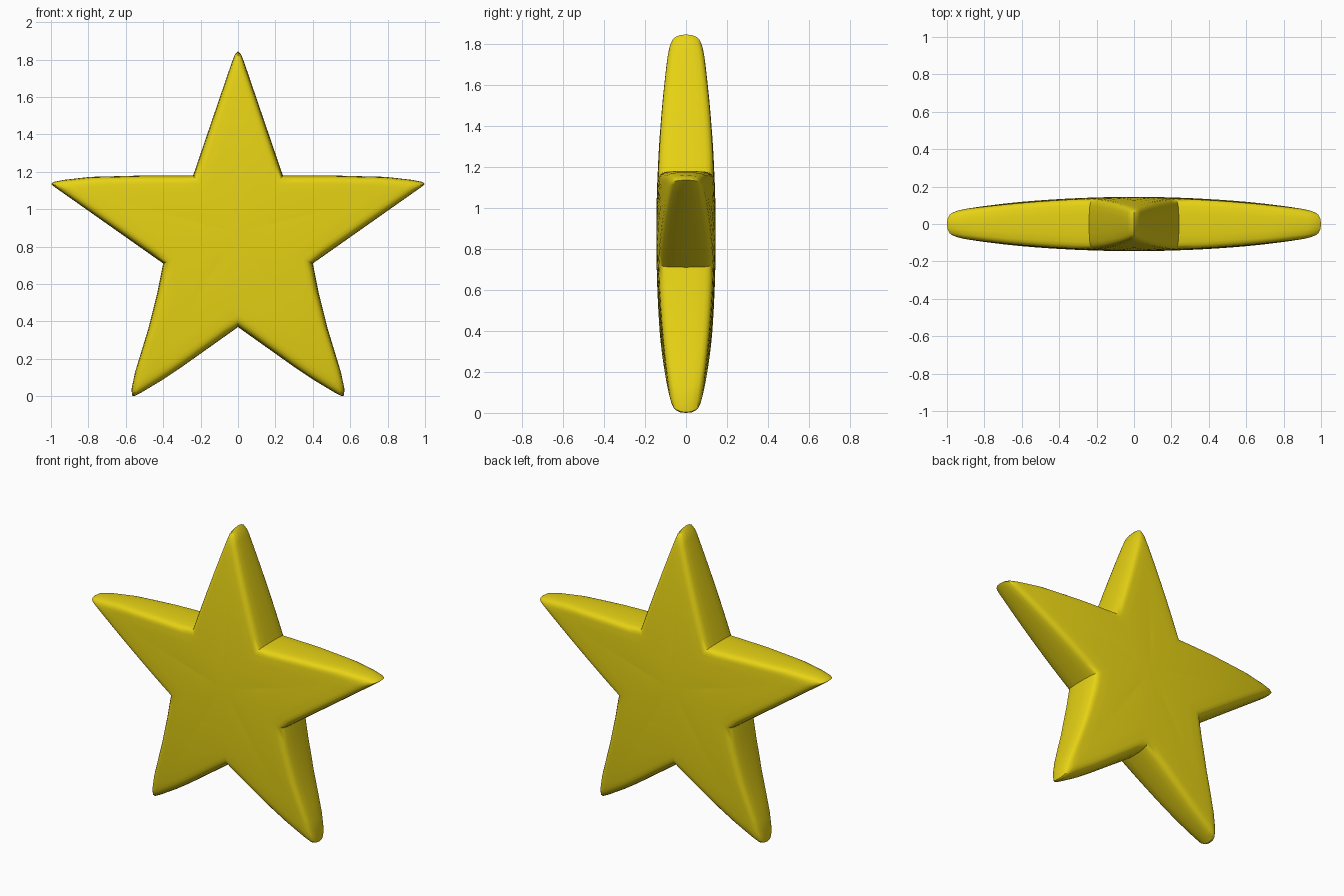
import bpy, bmesh, math

if "Cube" in bpy.data.objects:
    bpy.data.objects.remove(bpy.data.objects["Cube"])

CENTER_Z = 0.87

# Right half of the star outline (x, z), top tip round to the bottom notch
half = [(0, 1.845), (0.018, 1.825), (0.035, 1.78), (0.24, 1.18),
        (0.52, 1.18), (0.79, 1.173), (0.93, 1.157), (0.985, 1.146), (1.0, 1.135),
        (0.985, 1.122), (0.40, 0.71),
        (0.43, 0.56), (0.48, 0.36), (0.55, 0.13), (0.569, 0.04), (0.567, 0.004),
        (0.555, 0.0), (0.52, 0.018), (0.40, 0.09), (0.31, 0.15), (0, 0.37)]
corners = half + [(-x, z) for x, z in reversed(half[1:-1])]

# Subdivide long edges so the domed faces curve smoothly
outline = []
for (x0, z0), (x1, z1) in zip(corners, corners[1:] + corners[:1]):
    n = max(1, round(math.hypot(x1 - x0, z1 - z0) / 0.09))
    outline += [(x0 + (x1 - x0) * i / n, z0 + (z1 - z0) * i / n) for i in range(n)]

# Rings from wall to face: (scale toward the centre, fraction of the local thickness)
profile = [(1.0, 0.0), (0.997, 0.4), (0.985, 0.72), (0.97, 0.85), (0.945, 0.94),
           (0.91, 0.985), (0.86, 1.0), (0.7, 1.0), (0.5, 1.0), (0.25, 1.0)]
levels = [(s, -f) for s, f in reversed(profile)] + profile[1:]


def thickness(x, z):
    return 0.145 - 0.073 * (x * x + z * z)


bm = bmesh.new()
rings = []
for s, f in levels:
    ring = []
    for px, pz in outline:
        x, z = px * s, (pz - CENTER_Z) * s
        ring.append(bm.verts.new((x, f * thickness(x, z), z + CENTER_Z)))
    rings.append(ring)
count = len(outline)
for a, b in zip(rings, rings[1:]):
    for i in range(count):
        j = (i + 1) % count
        bm.faces.new((a[i], a[j], b[j], b[i]))

# Close the front and back at the centre
for ring, y in ((rings[0], -0.145), (rings[-1], 0.145)):
    mid = bm.verts.new((0, y, CENTER_Z))
    for i in range(count):
        bm.faces.new((ring[i], ring[(i + 1) % count], mid))
bmesh.ops.recalc_face_normals(bm, faces=bm.faces)

mesh = bpy.data.meshes.new("star")
bm.to_mesh(mesh)
bm.free()
star = bpy.data.objects.new("star", mesh)
bpy.context.collection.objects.link(star)

yellow = bpy.data.materials.new("golden yellow")
yellow.diffuse_color = (0.8, 0.65, 0.007, 1)
yellow.use_nodes = True
yellow.node_tree.nodes["Principled BSDF"].inputs["Base Color"].default_value = yellow.diffuse_color
mesh.materials.append(yellow)

bpy.context.view_layer.objects.active = star
star.select_set(True)
bpy.ops.object.shade_smooth_by_angle(angle=math.radians(40))
